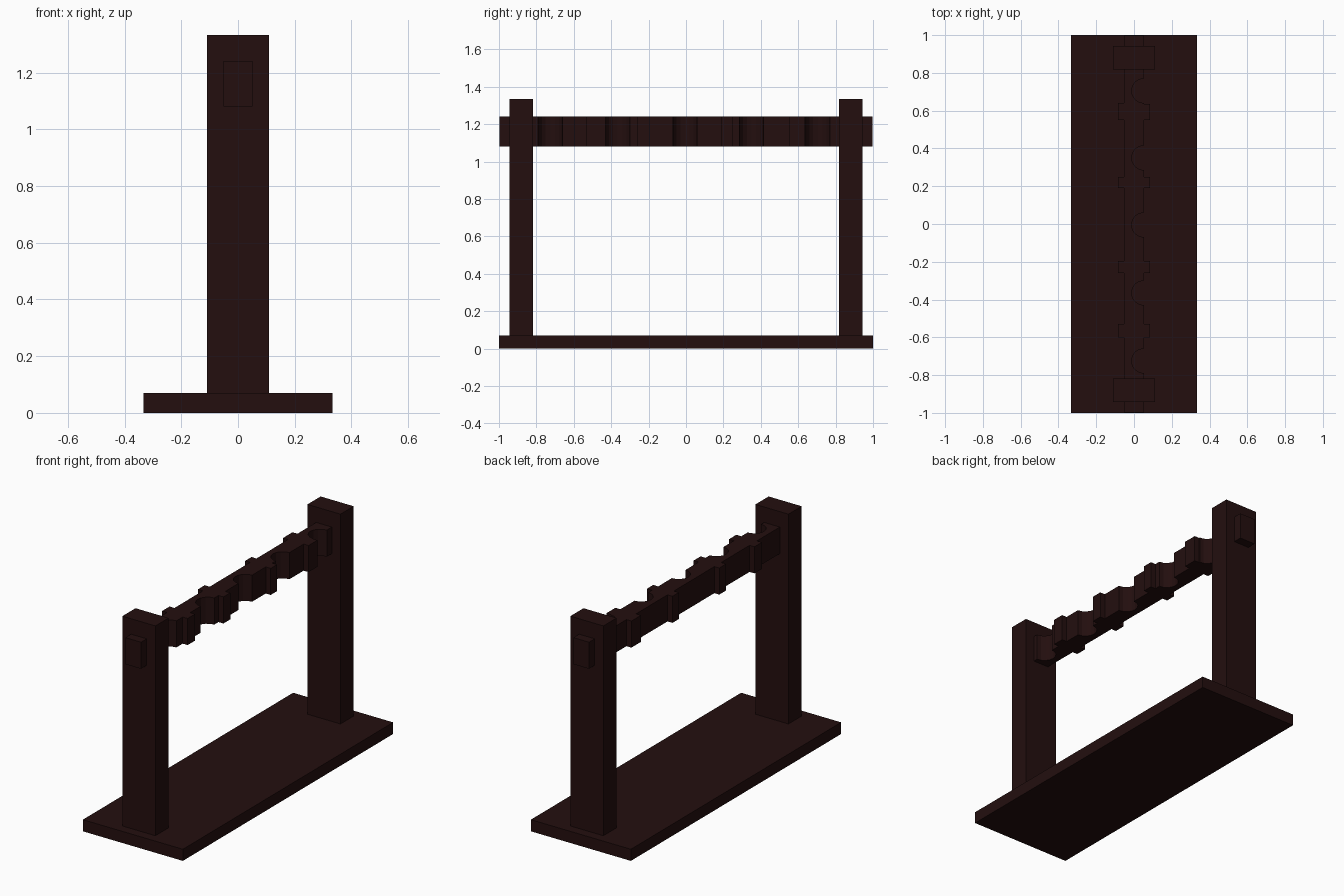
import bpy, bmesh, math

if "Cube" in bpy.data.objects:
    bpy.data.objects.remove(bpy.data.objects["Cube"])

wood = bpy.data.materials.new("dark_brown_wood")
wood.diffuse_color = (0.017, 0.0045, 0.0045, 1)
wood.use_nodes = True
wood.node_tree.nodes["Principled BSDF"].inputs["Base Color"].default_value = wood.diffuse_color


def prism(name, outline, z0, z1):
    """Extrude a flat XY outline from z0 up to z1."""
    bm = bmesh.new()
    face = bm.faces.new([bm.verts.new((x, y, z0)) for x, y in outline])
    up = bmesh.ops.extrude_face_region(bm, geom=[face])["geom"]
    verts = [g for g in up if isinstance(g, bmesh.types.BMVert)]
    bmesh.ops.translate(bm, verts=verts, vec=(0, 0, z1 - z0))
    bmesh.ops.recalc_face_normals(bm, faces=bm.faces)
    mesh = bpy.data.meshes.new(name)
    bm.to_mesh(mesh)
    bm.free()
    mesh.materials.append(wood)
    obj = bpy.data.objects.new(name, mesh)
    bpy.context.collection.objects.link(obj)
    return obj


def rect(x0, x1, y0, y1):
    return [(x0, y0), (x1, y0), (x1, y1), (x0, y1)]


# base board
prism("base", rect(-0.333, 0.333, -1, 1), 0, 0.07)

# two upright posts
for side, name in ((-1, "front_post"), (1, "back_post")):
    y0, y1 = sorted((side * 0.818, side * 0.943))
    prism(name, rect(-0.11, 0.11, y0, y1), 0.07, 1.333)

# crossbar: round notches on the right side, lugs on both sides
HALF, LUG, R, END = 0.052, 0.085, 0.065, 0.997
notches = [-0.725, -0.365, -0.005, 0.35, 0.705]
lugs = [(-0.60, -0.53), (-0.26, -0.195), (0.19, 0.25), (0.55, 0.64)]

right = []
for c in notches:
    arc = [(HALF - R * math.sin(t * math.pi / 8), c - R * math.cos(t * math.pi / 8))
           for t in range(9)]
    right.append((c, arc))
for a, b in lugs:
    b = min(b, 0.635)
    right.append((a, [(HALF, a), (LUG, a), (LUG, b), (HALF, b)]))
right.sort(key=lambda s: s[0])

outline = [(-HALF, -END), (HALF, -END)]
for _, pts in right:
    outline += pts
outline += [(HALF, END), (-HALF, END)]
for a, b in reversed(lugs):
    outline += [(-HALF, b), (-LUG, b), (-LUG, a), (-HALF, a)]
prism("notched_crossbar", outline, 1.08, 1.24)
